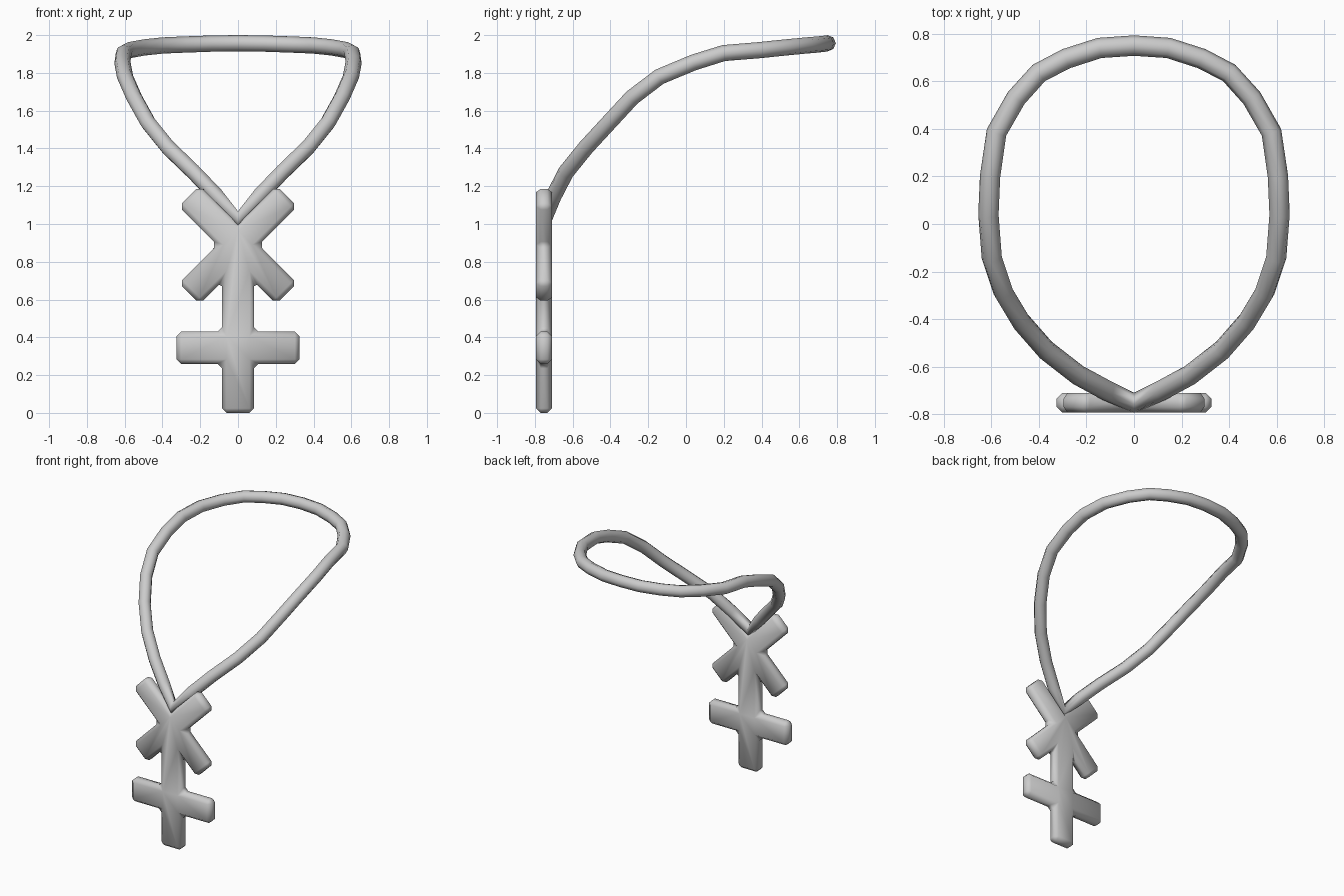
import bpy
import bmesh
from mathutils import Vector

cube = bpy.data.objects.get("Cube")
if cube:
    bpy.data.objects.remove(cube, do_unlink=True)

# Single plain grey
grey = bpy.data.materials.new("light grey")
grey.use_nodes = True
colour = (0.6, 0.6, 0.6, 1)
grey.diffuse_color = colour
grey.node_tree.nodes["Principled BSDF"].inputs["Base Color"].default_value = colour


def add_object(name, data):
    obj = bpy.data.objects.new(name, data)
    bpy.context.collection.objects.link(obj)
    data.materials.append(grey)
    return obj


# Pendant: right half of the outline, from the top notch down, then mirrored
half = [(0, 1.0), (0.203, 1.203), (0.313, 1.093), (0.11, 0.89),
        (0.313, 0.687), (0.203, 0.577), (0.085, 0.695),
        (0.085, 0.43), (0.325, 0.43), (0.325, 0.26), (0.085, 0.26), (0.085, 0)]
outline = half + [(-x, z) for x, z in reversed(half[1:])]
front_y, back_y = -0.793, -0.71

bm = bmesh.new()
face = bm.faces.new([bm.verts.new((x, front_y, z)) for x, z in outline])
extruded = bmesh.ops.extrude_face_region(bm, geom=[face])["geom"]
moved = [v for v in extruded if isinstance(v, bmesh.types.BMVert)]
bmesh.ops.translate(bm, verts=moved, vec=Vector((0, back_y - front_y, 0)))
bmesh.ops.recalc_face_normals(bm, faces=bm.faces)
bmesh.ops.bevel(bm, geom=bm.edges[:], offset=0.024, segments=1,
                profile=0.5, affect='EDGES')
bmesh.ops.recalc_face_normals(bm, faces=bm.faces)
for f in bm.faces:
    f.smooth = True
mesh = bpy.data.meshes.new("pendant")
bm.to_mesh(mesh)
bm.free()
add_object("pendant", mesh)

# Neck cord: half of the centre line from the back to the front, then mirrored
side = [(0, 0.75, 1.957), (0.145, 0.74, 1.955), (0.285, 0.695, 1.95),
        (0.4, 0.635, 1.945), (0.495, 0.53, 1.935), (0.578, 0.385, 1.92),
        (0.605, 0.2, 1.905), (0.612, 0.04, 1.855), (0.598, -0.14, 1.78),
        (0.55, -0.285, 1.67), (0.475, -0.41, 1.535), (0.37, -0.53, 1.405),
        (0.235, -0.635, 1.275), (0.115, -0.7, 1.15), (0, -0.752, 1.025)]
path = side + [(-x, y, z) for x, y, z in reversed(side[1:-1])]

curve = bpy.data.curves.new("neck_cord_path", 'CURVE')
curve.dimensions = '3D'
curve.bevel_depth = 0.043
curve.bevel_resolution = 2
spline = curve.splines.new('POLY')
spline.points.add(len(path) - 1)
for point, co in zip(spline.points, path):
    point.co = (*co, 1)
spline.use_cyclic_u = True
spline.use_smooth = True
cord = add_object("neck_cord", curve)

# Turn the cord into a smooth-shaded mesh
bpy.ops.object.select_all(action='DESELECT')
cord.select_set(True)
bpy.context.view_layer.objects.active = cord
bpy.ops.object.convert(target='MESH')
bpy.ops.object.shade_smooth()
